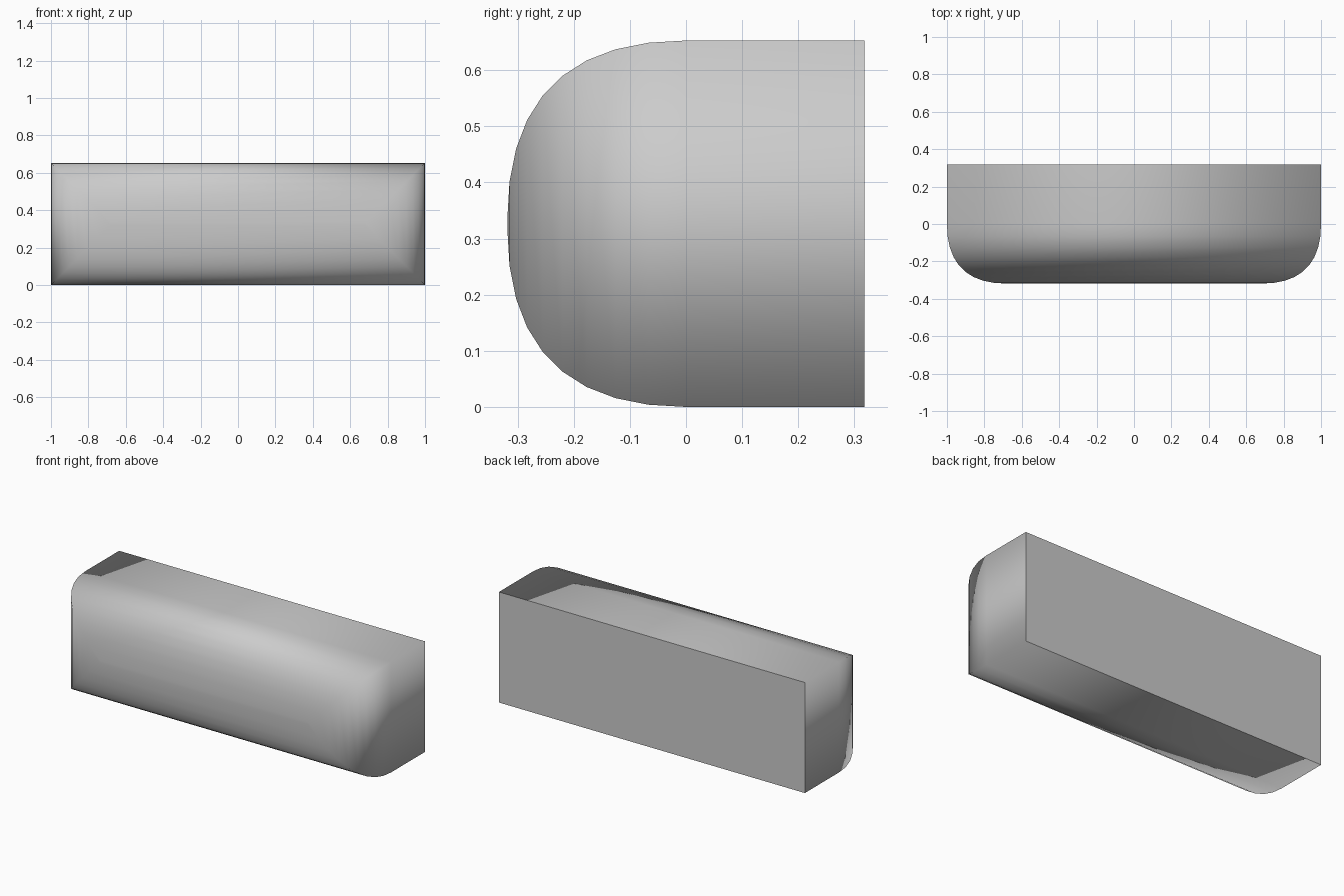
import bpy, bmesh

if "Cube" in bpy.data.objects:
    bpy.data.objects.remove(bpy.data.objects["Cube"])

HALF_W, HALF_D, HEIGHT = 1.0, 0.3185, 0.653
ROUND = 0.3185      # depth and inset of the rounded front
STEPS = 9

bm = bmesh.new()


def ring(y, inset):
    """Rectangular outline at depth y, shrunk by inset."""
    x, lo, hi = HALF_W - inset, inset, HEIGHT - inset
    return [bm.verts.new((a, y, b)) for a, b in ((-x, lo), (x, lo), (x, hi), (-x, hi))]


# Straight rear part, then a mitred front following a quadratic curve
rings = [ring(HALF_D, 0)]
for k in range(STEPS + 1):
    t = k / STEPS
    rings.append(ring(-ROUND * (1 - (1 - t) ** 2), ROUND * t * t))

for a, b in zip(rings, rings[1:]):
    for i in range(4):
        j = (i + 1) % 4
        bm.faces.new((a[i], a[j], b[j], b[i]))

# Flat back panel and the narrow front cap
back = bm.faces.new(rings[0])
bm.faces.new(rings[-1])
bmesh.ops.recalc_face_normals(bm, faces=bm.faces[:])

# Smooth everywhere, with a crisp edge around the back
for f in bm.faces:
    f.smooth = True
for e in back.edges:
    e.smooth = False

mesh = bpy.data.meshes.new("rounded_block")
bm.to_mesh(mesh)
bm.free()
bpy.context.collection.objects.link(bpy.data.objects.new("rounded_block", mesh))
